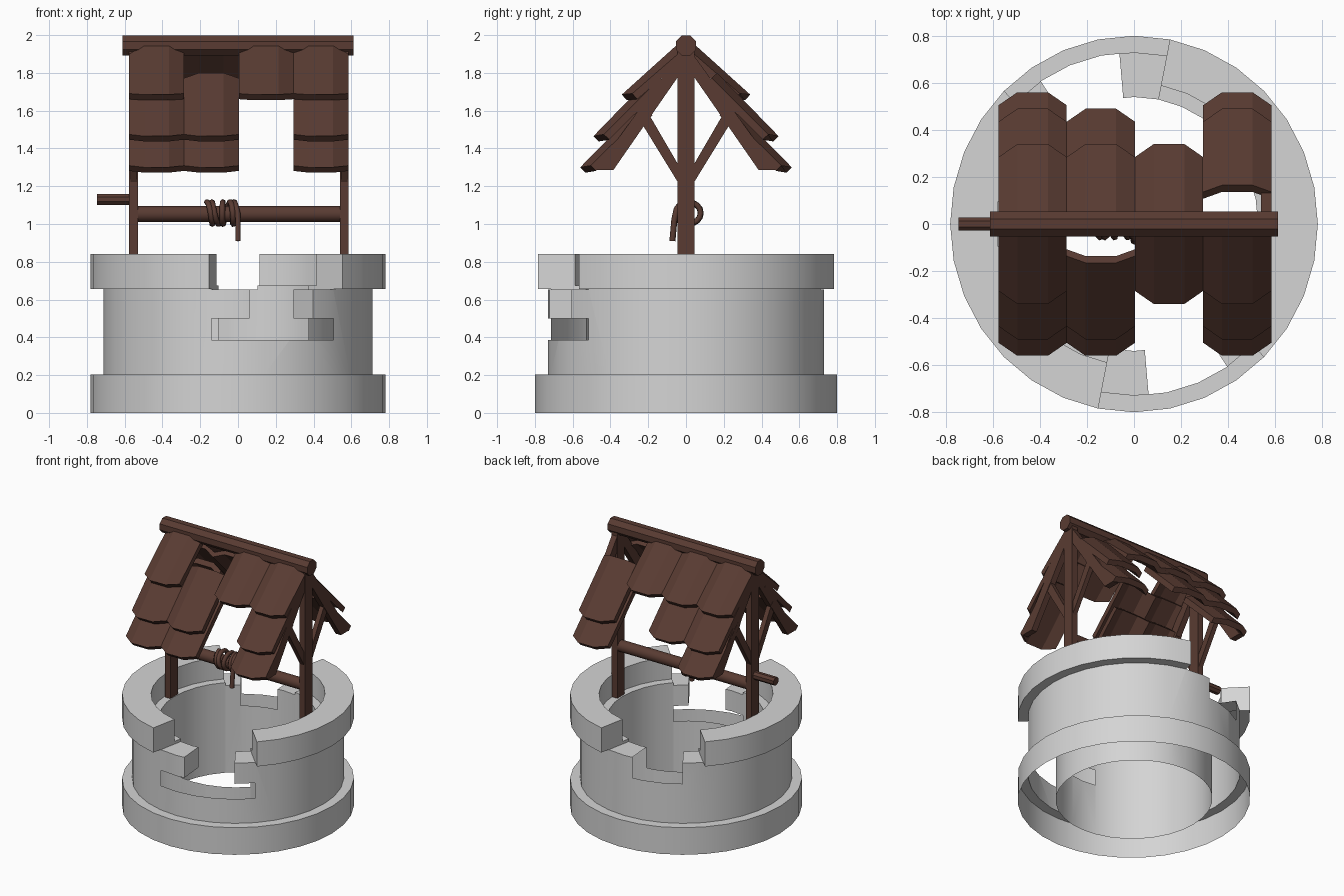
import bpy, bmesh, math
from mathutils import Vector

if "Cube" in bpy.data.objects:
    bpy.data.objects.remove(bpy.data.objects["Cube"])


def material(name, rgb):
    m = bpy.data.materials.new(name)
    m.diffuse_color = (*rgb, 1)
    m.use_nodes = True
    m.node_tree.nodes["Principled BSDF"].inputs["Base Color"].default_value = m.diffuse_color
    return m


STONE = material("grey stone", (0.66, 0.66, 0.66))
WOOD = material("dark brown wood", (0.10, 0.044, 0.032))


def activate(ob):
    bpy.ops.object.select_all(action='DESELECT')
    ob.select_set(True)
    bpy.context.view_layer.objects.active = ob


def make(name, verts, faces, mat, smooth=False):
    bm = bmesh.new()
    vs = [bm.verts.new(v) for v in verts]
    for f in faces:
        bm.faces.new([vs[i] for i in f])
    bmesh.ops.recalc_face_normals(bm, faces=bm.faces)
    me = bpy.data.meshes.new(name)
    bm.to_mesh(me)
    bm.free()
    me.materials.append(mat)
    ob = bpy.data.objects.new(name, me)
    bpy.context.collection.objects.link(ob)
    if smooth:
        activate(ob)
        bpy.ops.object.shade_smooth_by_angle(angle=math.radians(35))
    return ob


def loft(name, rings, mat, closed=False, smooth=False):
    """Skin a list of equal rings; cap the ends unless the loft is closed."""
    n, k = len(rings[0]), len(rings)
    verts = [v for r in rings for v in r]
    faces = []
    for i in range(k if closed else k - 1):
        a, b = i * n, (i + 1) % k * n
        faces += [(a + j, a + (j + 1) % n, b + (j + 1) % n, b + j) for j in range(n)]
    if not closed:
        faces += [tuple(range(n)), tuple(range((k - 1) * n, k * n))]
    return make(name, verts, faces, mat, smooth)


def prism_x(name, pts, x0, x1, smooth=False):
    return loft(name, [[(x, y, z) for y, z in pts] for x in (x0, x1)], WOOD, smooth=smooth)


def circle(r, z, n):
    return [(r * math.cos(math.tau * (i + .5) / n), z + r * math.sin(math.tau * (i + .5) / n))
            for i in range(n)]


# ---- stone well: one revolved wall with missing blocks cut out
STEP = 11.25


def sweep(name, profile, angles, closed):
    rings = []
    for a in angles:
        t = math.radians(a)
        rings.append([(0.977 * r * math.sin(t), -r * math.cos(t), z) for r, z in profile])
    return loft(name, rings, STONE, closed)


wall = [(0.54, 0), (0.80, 0), (0.80, 0.203), (0.73, 0.203), (0.73, 0.655), (0.80, 0.655),
        (0.80, 0.84), (0.60, 0.84), (0.60, 0.675), (0.54, 0.675)]
well = sweep("stone_well", wall, [i * STEP for i in range(32)], True)

# missing blocks: start angle, end angle, bottom, top (angles from the front)
gaps = [(-11.25, 45, 0.654, 1.0), (5, 33.75, 0.45, 0.7), (-11.25, 45, 0.385, 0.5),
        (168.75, 225, 0.654, 1.0), (185, 213.75, 0.5, 0.7)]
for a0, a1, z0, z1 in gaps:
    mid = [i * STEP for i in range(-4, 24) if a0 + .1 < i * STEP < a1 - .1]
    cutter = sweep("cutter", [(0.42, z0), (0.95, z0), (0.95, z1), (0.42, z1)], [a0] + mid + [a1], False)
    cutter.hide_render = True
    mod = well.modifiers.new("gap", 'BOOLEAN')
    mod.operation, mod.solver, mod.object = 'DIFFERENCE', 'EXACT', cutter
    activate(well)
    bpy.ops.object.modifier_apply(modifier=mod.name)
    bpy.data.objects.remove(cutter)

# the underside of the wall is open
bm = bmesh.new()
bm.from_mesh(well.data)
under = [f for f in bm.faces if all(v.co.z < 1e-4 for v in f.verts)]
bmesh.ops.delete(bm, geom=under, context='FACES_ONLY')
bm.to_mesh(well.data)
bm.free()
activate(well)
bpy.ops.object.shade_smooth_by_angle(angle=math.radians(30))

# ---- timber frame
prism_x("ridge_beam", circle(0.058, 1.945, 8), -0.612, 0.612)
for side, x in (("left", -0.553), ("right", 0.562)):
    prism_x(side + "_post", [(-.044, .67), (.044, .67), (.044, 1.93), (-.044, 1.93)], x - .023, x + .023)
    for end, s in (("front", -1), ("back", 1)):
        rafter = [(0, 1.84), (.385, 1.285), (.48, 1.285), (0, 1.95)]
        brace = [(.03, 1.20), (.245, 1.55), (.19, 1.57), (.03, 1.295)]
        prism_x(f"{side}_{end}_rafter", [(s * y, z) for y, z in rafter], x - .022, x + .022)
        prism_x(f"{side}_{end}_brace", [(s * y, z) for y, z in brace], x - .017, x + .017)

# ---- winch
prism_x("axle", circle(0.043, 1.053, 12), -0.54, 0.55, True)
prism_x("crank_handle", circle(0.031, 1.13, 8), -0.747, -0.56)

# ---- rope coil with hanging end
curve = bpy.data.curves.new("rope", 'CURVE')
curve.dimensions = '3D'
curve.bevel_depth = 0.016
curve.bevel_resolution = 1
curve.use_fill_caps = True
pts = []
N = 68
for i in range(N + 1):
    t = i / N * math.tau * 4.25
    pts.append((-0.165 + 0.165 * i / N + 0.012 * math.sin(t * .7),
                0.012 + 0.066 * math.sin(t + math.pi), 1.058 + 0.058 * math.cos(t)))
pts += [(0, -0.062, 1.02), (0, -0.072, 0.91)]
sp = curve.splines.new('POLY')
sp.points.add(len(pts) - 1)
for p, c in zip(sp.points, pts):
    p.co = (*c, 1)
curve.materials.append(WOOD)
rope = bpy.data.objects.new("rope", curve)
bpy.context.collection.objects.link(rope)

# ---- roof tiles: crown line (y, z) from top to bottom of each row
ROWS = {1: ((.035, 1.96), (.34, 1.685)), 2: ((.165, 1.80), (.49, 1.465)), 3: ((.235, 1.632), (.56, 1.30))}
LAYOUT = {-1: [(1, 2, 3), (2, 3), (1,), (1, 2, 3)],    # front slope, left to right
          1: [(1, 2, 3), (1, 2), (1,), (2, 3)]}        # back slope
THICK = 0.04


def tile(name, x0, row, s):
    top, low = (Vector(p) for p in ROWS[row])
    d = (low - top).normalized()
    n = Vector((-d.y, d.x))
    rings = []
    for p, drop, pull in ((top, .04, 0), (low, .033, .045)):
        upper = []
        for x, edge in ((0, 1), (.08, 0), (.21, 0), (.29, 1)):
            upper.append((x0 + x, p - edge * (drop * n + pull * d)))
        ring = upper + [(x, q - THICK * n) for x, q in reversed(upper)]
        rings.append([(x, s * q.x, q.y) for x, q in ring])
    return loft(name, rings, WOOD)


for s, columns in LAYOUT.items():
    for c, rows in enumerate(columns):
        for r in rows:
            tile(f"{'front' if s < 0 else 'back'}_tile_{c + 1}_{r}", -0.576 + 0.29 * c, r, s)
